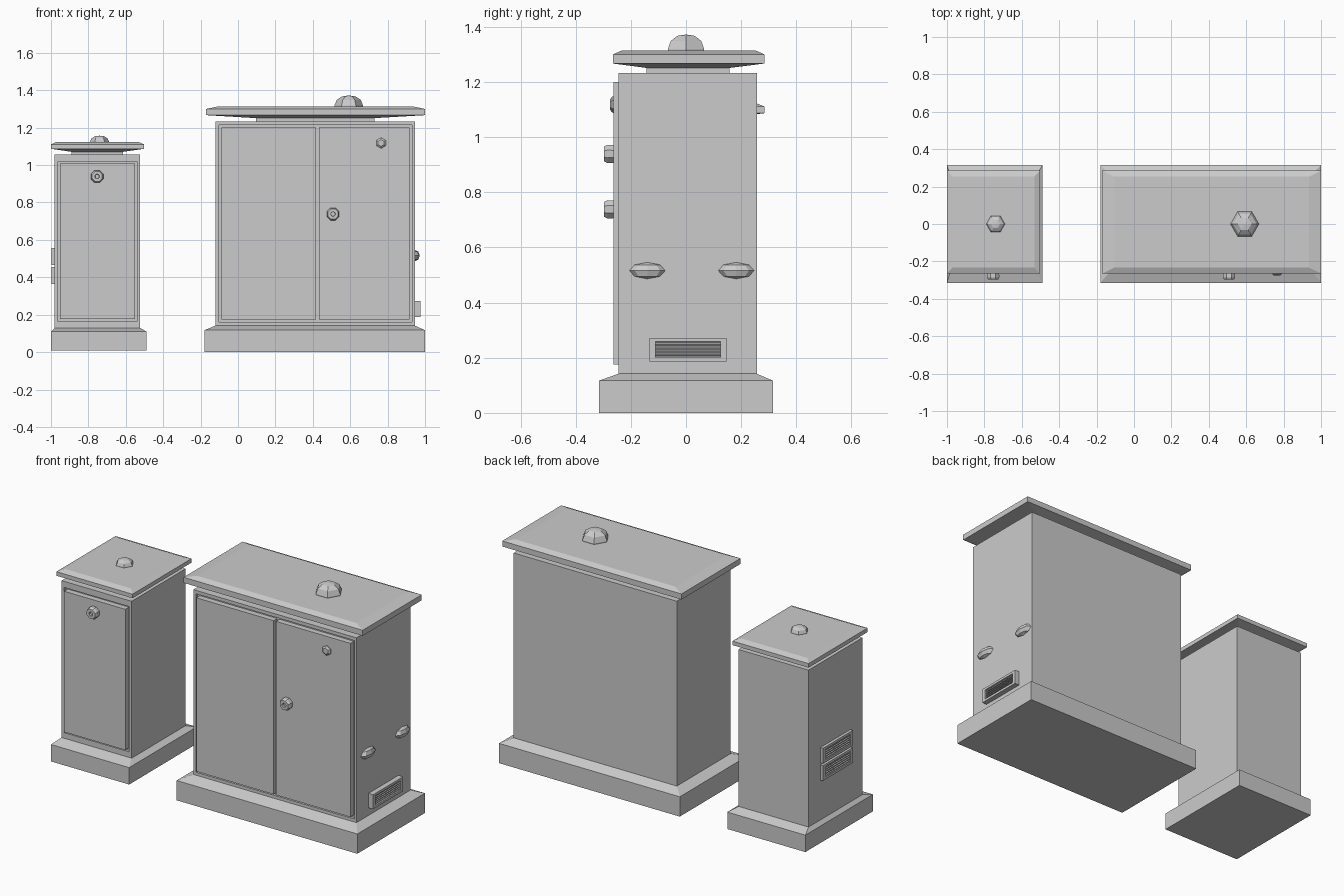
import bpy, bmesh, math
from mathutils import Vector

if "Cube" in bpy.data.objects:
    bpy.data.objects.remove(bpy.data.objects["Cube"])


def place(axis, a, b, h):
    return {'x': (h, a, b), 'y': (a, h, b), 'z': (a, b, h)}[axis]


def finish(name, bm):
    bmesh.ops.recalc_face_normals(bm, faces=bm.faces)
    mesh = bpy.data.meshes.new(name)
    bm.to_mesh(mesh)
    bm.free()
    ob = bpy.data.objects.new(name, mesh)
    bpy.context.collection.objects.link(ob)
    return ob


def skin(name, rings):
    """Bridge successive rings of points and cap both ends."""
    bm = bmesh.new()
    vs = [[bm.verts.new(p) for p in r] for r in rings]
    for r, s in zip(vs, vs[1:]):
        n = len(r)
        for i in range(n):
            bm.faces.new((r[i], r[(i + 1) % n], s[(i + 1) % n], s[i]))
    bm.faces.new(vs[0])
    bm.faces.new(vs[-1])
    return finish(name, bm)


def loft(name, axis, rects):
    """Stack of rectangles (a0, a1, b0, b1, height) along an axis."""
    return skin(name, [[place(axis, a, b, h) for a, b in
                        ((a0, b0), (a1, b0), (a1, b1), (a0, b1))]
                       for a0, a1, b0, b1, h in rects])


def turned(name, axis, ca, cb, n, profile, phase=0.0):
    """Polygonal turned part; profile is (radius, height) along an axis."""
    return skin(name, [[place(axis, ca + r * math.cos(phase + math.tau * i / n),
                              cb + r * math.sin(phase + math.tau * i / n), h)
                        for i in range(n)] for r, h in profile])


def vent(name, z0, z1, wall, out):
    """Framed louvre on a side wall, projecting from wall to out."""
    y0, y1, m = -0.132, 0.147, 0.014
    inner = (y0 + 0.022, y1 - 0.022, z0 + m, z1 - m)
    deep = out + (wall - out) * 0.8
    loft(name + "_frame", 'x', [(y0, y1, z0, z1, wall), (y0, y1, z0, z1, out),
                                (*inner, out), (*inner, deep)])
    pitch = (inner[3] - inner[2]) / 5
    for i in range(5):
        z = inner[2] + pitch * i
        tip = out + (wall - out) * 0.2
        loft(f"{name}_slat_{i + 1}", 'x', [
            (inner[0], inner[1], z + 0.002, z + pitch - 0.001, deep),
            (inner[0], inner[1], z + 0.002, z + pitch * 0.6, tip)])


FRONT, BACK = -0.245, 0.257


def cabinet(name, base, body, recess, doors, neck, roof, dome, knob):
    # plinth with sloped shoulder
    bx0, bx1, bz0, bz1 = base
    x0, x1, z0, z1 = body
    loft(name + "_plinth", 'z', [(bx0, bx1, -0.315, 0.315, bz0),
                                 (bx0, bx1, -0.315, 0.315, bz1),
                                 (x0, x1, FRONT, BACK, z0)])
    # body with recessed front opening
    loft(name + "_body", 'y', [(x0, x1, z0, z1, BACK), (x0, x1, z0, z1, FRONT),
                               (*recess, FRONT), (*recess, FRONT + 0.015)])
    # doors
    for i, d in enumerate(doors):
        loft(f"{name}_door_{i + 1}", 'y', [(*d, FRONT + 0.02), (*d, -0.263)])
    # neck and roof slab with sloped underside and chamfered top
    nx0, nx1 = neck
    rx0, rx1, rz0, rz1, rz2, inset = roof
    ny0, ny1, ry0, ry1 = -0.143, 0.158, -0.265, 0.285
    loft(name + "_roof", 'z', [
        (nx0, nx1, ny0, ny1, z1 - 0.005), (nx0, nx1, ny0, ny1, rz0 - 0.016),
        (rx0, rx1, ry0, ry1, rz0), (rx0, rx1, ry0, ry1, rz1),
        (rx0 + inset, rx1 - inset, ry0 + 0.032, ry1 - 0.032, rz2)])
    # six-sided roof dome
    dx, r, h = dome
    turned(name + "_dome", 'z', dx, 0, 6, [
        (r, rz2 - 0.01), (r, rz2 + h * 0.1), (r * 0.84, rz2 + h * 0.6),
        (r * 0.48, rz2 + h * 0.92), (0.002, rz2 + h)])
    # door knob with central socket
    turned(name + "_knob", 'y', *knob, 8, [
        (0.034, -0.25), (0.036, -0.285), (0.029, -0.297), (0.013, -0.297),
        (0.011, -0.284)], math.pi / 8)


cabinet("large_cabinet", (-0.18, 1.0, 0, 0.117), (-0.12, 0.945, 0.142, 1.233),
        (-0.102, 0.931, 0.16, 1.213),
        [(-0.088, 0.417, 0.175, 1.2), (0.432, 0.918, 0.175, 1.2)],
        (0.095, 0.73), (-0.17, 1.0, 1.267, 1.3, 1.314, 0.065),
        (0.592, 0.076, 0.058), (0.508, 0.738))

cabinet("small_cabinet", (-1.0, -0.49, 0.01, 0.11), (-0.98, -0.523, 0.13, 1.056),
        (-0.963, -0.54, 0.163, 1.02), [(-0.951, -0.552, 0.177, 1.008)],
        (-0.89, -0.615), (-1.0, -0.503, 1.087, 1.111, 1.124, 0.03),
        (-0.74, 0.05, 0.033), (-0.753, 0.939))

# upper lock cover on the right door
turned("lock_cover", 'y', 0.765, 1.118, 6,
       [(0.029, -0.25), (0.029, -0.268), (0.018, -0.276)], math.pi / 6)

# faceted side lugs on the right wall
for label, y in (("front", -0.14), ("back", 0.182)):
    bm = bmesh.new()
    bmesh.ops.create_uvsphere(bm, u_segments=8, v_segments=4, radius=1)
    for v in bm.verts:
        v.co = Vector((0.945 + v.co.x * 0.027, y + v.co.y * 0.065,
                       0.516 + v.co.z * 0.03))
    finish("side_lug_" + label, bm)

# louvred vents
vent("large_vent", 0.187, 0.272, 0.943, 0.975)
vent("small_vent_upper", 0.467, 0.557, -0.978, -0.997)
vent("small_vent_lower", 0.365, 0.455, -0.978, -0.997)
